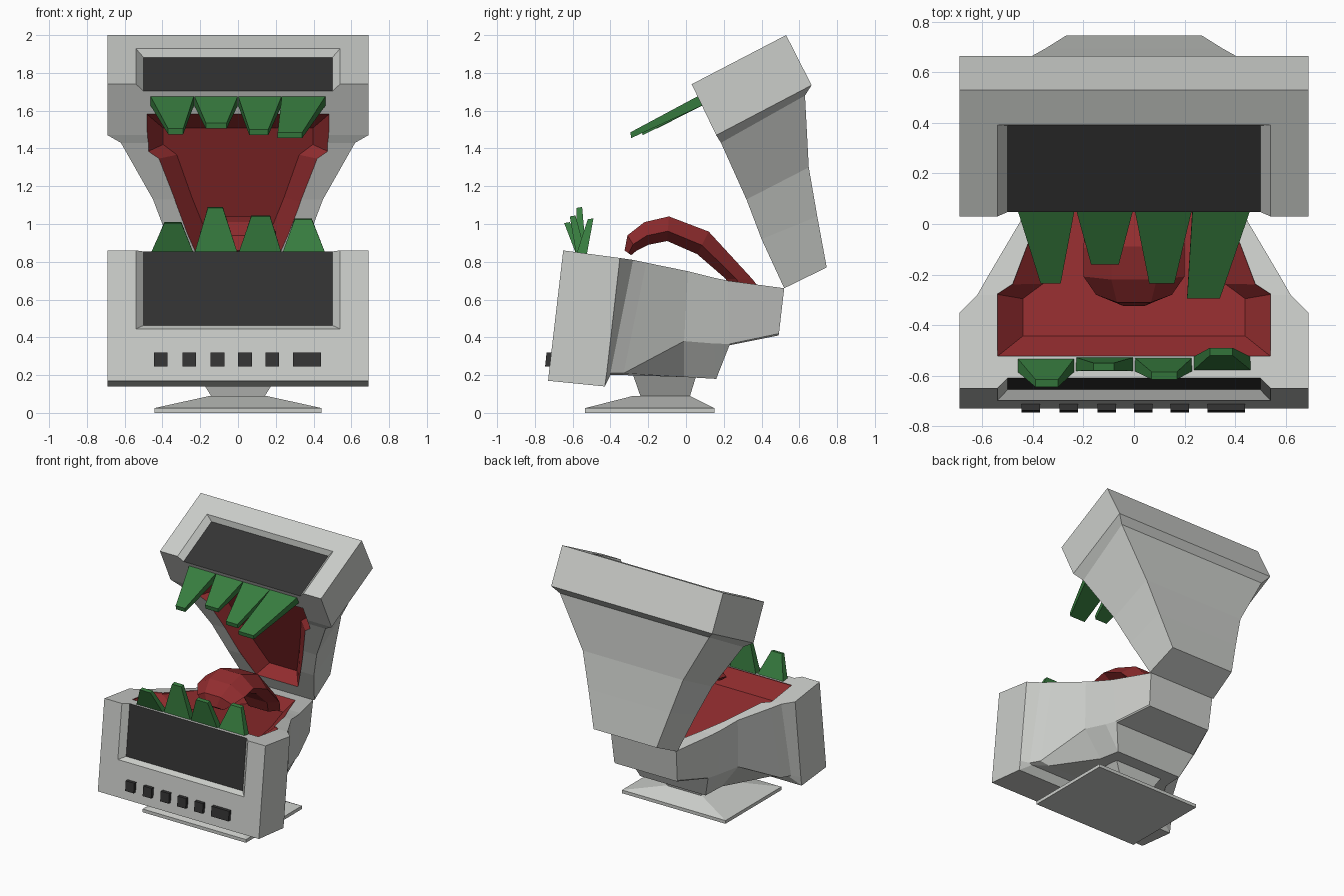
import bpy, bmesh
from mathutils import Vector

cube = bpy.data.objects.get("Cube")
if cube:
    bpy.data.objects.remove(cube, do_unlink=True)


def material(name, rgb):
    m = bpy.data.materials.new(name)
    m.use_nodes = True
    m.diffuse_color = (*rgb, 1)
    m.node_tree.nodes["Principled BSDF"].inputs["Base Color"].default_value = (*rgb, 1)
    return m


CASING, FLESH, GLASS, GREEN = range(4)
MATS = [material("casing grey", (0.6, 0.615, 0.59)), material("mouth red", (0.29, 0.026, 0.028)),
        material("screen black", (0.034, 0.034, 0.034)), material("tooth green", (0.039, 0.205, 0.05))]


def loft(name, rings, mat, end_mat=None):
    """Skin a list of equal rings, closing both ends."""
    bm = bmesh.new()
    loops = [[bm.verts.new(p) for p in ring] for ring in rings]
    for a, b in zip(loops, loops[1:]):
        for i in range(len(a)):
            j = (i + 1) % len(a)
            bm.faces.new((a[i], a[j], b[j], b[i])).material_index = mat
    bm.faces.new(loops[0]).material_index = mat
    bm.faces.new(loops[-1]).material_index = mat if end_mat is None else end_mat
    bmesh.ops.recalc_face_normals(bm, faces=bm.faces)
    mesh = bpy.data.meshes.new(name)
    bm.to_mesh(mesh)
    bm.free()
    for m in MATS:
        mesh.materials.append(m)
    ob = bpy.data.objects.new(name, mesh)
    bpy.context.collection.objects.link(ob)
    return ob


def mirrored(half):
    """Complete a right half outline into a ring symmetric in x."""
    return [(x, y, z) for x, y, z in half] + [(-x, y, z) for x, y, z in reversed(half)]


def rect(x0, x1, a, b):
    """Ring of four points: x range by two (y, z) ends."""
    return [(x0, *a), (x1, *a), (x1, *b), (x0, *b)]


def carve(ob, cutters):
    """Cut shapes out of a solid, keeping the colours of the cutters."""
    for c in cutters:
        mod = ob.modifiers.new("cut", 'BOOLEAN')
        mod.operation, mod.solver, mod.object = 'DIFFERENCE', 'EXACT', c
    bpy.context.view_layer.update()
    dg = bpy.context.evaluated_depsgraph_get()
    mesh = bpy.data.meshes.new_from_object(ob.evaluated_get(dg))
    ob.modifiers.clear()
    ob.data = mesh
    for c in cutters:
        bpy.data.objects.remove(c, do_unlink=True)


HINGE = Vector((0.52, 0.66))
# each jaw: direction from hinge to lip, and direction into the jaw, as (y, z)
LOWER = Vector((-0.986, 0.169)), Vector((-0.169, -0.986))
UPPER = Vector((-0.413, 0.911)), Vector((0.911, 0.413))


def jaw_point(jaw, s, d=0.0):
    return tuple(HINGE + jaw[0] * s + jaw[1] * d)


def mouth_cutter(jaw, k, rim_front, floor_front, shift):
    rim = [(0.54, rim_front), (0.54, 0.81 - shift), (0.48, 0.77 - shift), (0.38, 0.5), (0.2, 0.1)]
    floor = [(0.44, floor_front), (0.44, 0.81 - shift), (0.36, 0.75 - shift), (0.27, 0.48), (0.13, 0.14)]
    rings = [mirrored([(x * k, *jaw_point(jaw, s, d)) for x, s in pts])
             for pts, d in ((rim, -0.06), (rim, 0.0), (floor, 0.1))]
    return loft("mouth_cutter", rings, FLESH)


def screen_cutter(top, along, inward, height):
    top, along, inward = Vector(top), Vector(along), Vector(inward)
    rings = []
    for w, t, d in ((0.56, height + 0.035, -0.02), (0.5, height, 0.04)):
        rings.append(rect(-w, w, top - along * 0.1 + inward * d, top + along * t + inward * d))
    return loft("screen_cutter", rings, CASING, GLASS)


# lower jaw: front frame tapering back to the hinge, stepped underneath
lower_jaw = loft("lower_jaw", [mirrored(s) for s in (
    [(0.69, -0.65, 0.86), (0.69, -0.726, 0.21), (0.69, -0.73, 0.17)],
    [(0.69, -0.35, 0.82), (0.69, -0.42, 0.21), (0.69, -0.43, 0.14)],
    [(0.62, -0.28, 0.81), (0.62, -0.4, 0.21), (0.6, -0.4, 0.2)],
    [(0.58, -0.21, 0.795), (0.58, -0.33, 0.21), (0.5, -0.33, 0.2)],
    [(0.45, 0.01, 0.75), (0.44, -0.01, 0.38), (0.3, -0.01, 0.19)],
    [(0.405, 0.15, 0.715), (0.385, 0.15, 0.367), (0.28, 0.16, 0.18)],
    [(0.38, 0.22, 0.7), (0.36, 0.23, 0.365), (0.35, 0.23, 0.358)],
    [(0.28, 0.52, 0.66), (0.27, 0.492, 0.42), (0.265, 0.49, 0.41)])], CASING)
carve(lower_jaw, [mouth_cutter(LOWER, 1, 1.058, 0.96, 0),
                  screen_cutter((-0.65, 0.86), (-0.115, -0.993), (0.993, -0.115), 0.395)])

# upper jaw: raised frame with a tapering back shell
upper_jaw = loft("upper_jaw", [mirrored(s) for s in (
    [(0.69, 0.03, 1.74), (0.69, 0.53, 2.0)],
    [(0.69, 0.16, 1.47), (0.69, 0.665, 1.735)],
    [(0.62, 0.185, 1.43), (0.64, 0.63, 1.68)],
    [(0.45, 0.32, 1.13), (0.43, 0.65, 1.3)],
    [(0.37, 0.4, 0.92), (0.35, 0.695, 1.04)],
    [(0.29, 0.52, 0.66), (0.27, 0.745, 0.77)])], CASING)
carve(upper_jaw, [mouth_cutter(UPPER, 0.9, 1.015, 0.885, 0.02),
                  screen_cutter((0.03, 1.74), (0.887, 0.461), (0.461, -0.887), 0.385)])


# teeth: rectangular roots on the lip, then tip x range, y, z
def teeth(name, jaw, tips, thick):
    for i, (x0, x1, y, z) in enumerate(tips):
        left = -0.465 + i * 0.2325
        tip = Vector((y, z))
        loft(f"{name}_{i + 1}", [
            rect(left, left + 0.2325, jaw_point(jaw, 1.115, 0.01), jaw_point(jaw, 1.06, 0.01)),
            rect(x0, x1, tip, tip + Vector(thick))], GREEN)


teeth("lower_tooth", LOWER, [(-0.39, -0.3, -0.645, 1.005), (-0.16, -0.08, -0.58, 1.085),
                             (0.07, 0.17, -0.615, 1.04), (0.3, 0.39, -0.52, 1.025)], (0.03, 0.005))
teeth("upper_tooth", UPPER, [(-0.37, -0.29, -0.235, 1.505), (-0.17, -0.06, -0.16, 1.535),
                             (0.06, 0.16, -0.235, 1.5), (0.21, 0.34, -0.295, 1.485)], (0.005, -0.03))

# tongue: arched hexagonal sections, top and underside as (y, z)
sections = []
for w, yt, zt, yb, zb in ((0.14, 0.42, 0.62, 0.25, 0.62), (0.17, 0.35, 0.71, 0.21, 0.71),
                          (0.19, 0.12, 0.96, 0.06, 0.84), (0.2, -0.09, 1.04, -0.1, 0.91),
                          (0.2, -0.22, 1.01, -0.2, 0.89), (0.15, -0.31, 0.94, -0.26, 0.86),
                          (0.09, -0.325, 0.86, -0.29, 0.835)):
    mid = (yt * 0.4 + yb * 0.6, zt * 0.4 + zb * 0.6)
    sections.append(mirrored([(w * 0.45, yt, zt), (w, *mid), (w * 0.6, yb, zb)]))
loft("tongue", sections, FLESH)


# stand: thin plate, sloped top, flared neck
def slab(w, y0, y1, z):
    return rect(-w, w, (y0, z), (y1, z))


loft("stand_base", [slab(0.443, -0.535, 0.15, 0), slab(0.443, -0.535, 0.15, 0.025),
                    slab(0.15, -0.28, 0.02, 0.09)], CASING)
loft("stand_neck", [slab(0.14, -0.24, 0.02, 0.085), slab(0.21, -0.28, 0.055, 0.2),
                    slab(0.21, -0.28, 0.055, 0.24)], CASING)

# control buttons along the front
for i, x in enumerate((-0.445, -0.295, -0.145, 0, 0.145, 0.29)):
    width = 0.15 if i == 5 else 0.073
    loft(f"button_{i + 1}", [rect(x, x + width, (y, 0.32), (y - 0.008, 0.245))
                             for y in (-0.738, -0.69)], GLASS)
